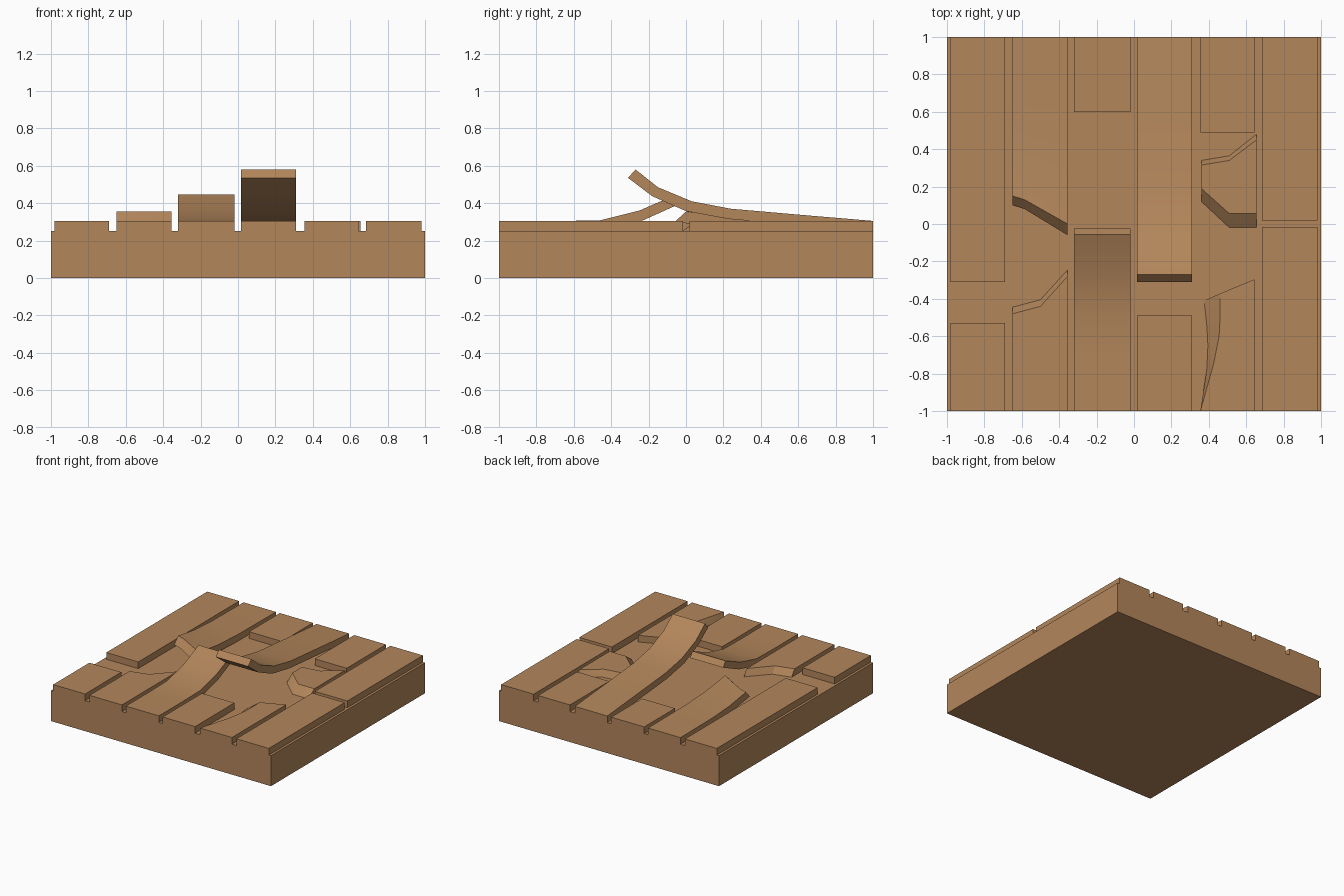
import bpy, bmesh, math

if "Cube" in bpy.data.objects:
    bpy.data.objects.remove(bpy.data.objects["Cube"])

wood = bpy.data.materials.new("tan wood")
wood.diffuse_color = (0.45, 0.24, 0.105, 1)
wood.use_nodes = True
wood.node_tree.nodes["Principled BSDF"].inputs["Base Color"].default_value = wood.diffuse_color
ZB, ZT = 0.25, 0.305          # underside and top of the boards


def slab(name, top, bottom):
    """Closed solid from matching grids (rows x columns) of top and bottom points."""
    bm = bmesh.new()
    T = [[bm.verts.new(p) for p in row] for row in top]
    B = [[bm.verts.new(p) for p in row] for row in bottom]
    nr, nc = len(T), len(T[0])
    for i in range(nr - 1):
        for j in range(nc - 1):
            for g in (T, B):
                bm.faces.new((g[i][j], g[i][j + 1], g[i + 1][j + 1], g[i + 1][j]))
        for j in (0, nc - 1):
            bm.faces.new((T[i][j], T[i + 1][j], B[i + 1][j], B[i][j]))
    for j in range(nc - 1):
        for i in (0, nr - 1):
            bm.faces.new((T[i][j], T[i][j + 1], B[i][j + 1], B[i][j]))
    bmesh.ops.remove_doubles(bm, verts=bm.verts, dist=1e-5)
    bmesh.ops.recalc_face_normals(bm, faces=bm.faces)
    me = bpy.data.meshes.new(name)
    bm.to_mesh(me)
    bm.free()
    me.materials.append(wood)
    ob = bpy.data.objects.new(name, me)
    bpy.context.collection.objects.link(ob)
    bpy.context.view_layer.objects.active = ob
    ob.select_set(True)
    bpy.ops.object.shade_smooth_by_angle(angle=math.radians(30))
    ob.select_set(False)


def box(name, x0, x1, y0, y1, z0=ZB, z1=ZT):
    grid = lambda z: [[(x, y, z) for x in (x0, x1)] for y in (y0, y1)]
    slab(name, grid(z1), grid(z0))


def bent_board(name, x0, x1, top, bottom):
    """Board with a side profile given as (y, z) points."""
    grid = lambda prof: [[(x, y, z) for x in (x0, x1)] for y, z in prof]
    slab(name, grid(top), grid(bottom))


def broken_board(name, xs, y_start, top_end, bottom_end, lifts):
    """Board with a jagged end; lifts are (fraction along, raise) pairs."""
    grid = lambda ends, z: [[(x, y_start + t * (e - y_start), z + h)
                             for x, e in zip(xs, ends)] for t, h in lifts]
    slab(name, grid(top_end, ZT), grid(bottom_end, ZB))


# Base block
box("base", -1, 1, -1, 1, 0, ZB)

# Plain straight boards
for name, x0, x1, y0, y1 in (
        ("board_1_back", -0.98, -0.69, -0.31, 1),
        ("board_1_front", -0.98, -0.69, -1, -0.53),
        ("board_3_back", -0.32, -0.02, 0.6, 1),
        ("board_4_front", 0.015, 0.31, -1, -0.49),
        ("board_5_back", 0.355, 0.645, 0.49, 1),
        ("board_6_back", 0.685, 0.98, 0.02, 1),
        ("board_6_front", 0.685, 0.98, -1, -0.015)):
    box(name, x0, x1, y0, y1)

# Snapped second board
broken_board("board_2_back", (-0.65, -0.585, -0.355), 1,
             (0.15, 0.13, 0.0), (0.10, 0.08, -0.06),
             ((0, 0), (0.5, 0.004), (0.75, 0.017), (1, 0.05)))
broken_board("board_2_front", (-0.65, -0.5, -0.355), -1,
             (-0.48, -0.44, -0.28), (-0.445, -0.405, -0.245),
             ((0, 0), (1, 0)))

# Boards curling upward
bent_board("board_3_curled", -0.32, -0.02,
           ((-1, ZT), (-0.7, 0.304), (-0.46, 0.308), (-0.25, 0.36), (-0.055, 0.445)),
           ((-1, ZB), (-0.7, 0.25), (-0.44, 0.255), (-0.23, 0.308), (-0.025, 0.4)))
bent_board("board_4_curled", 0.015, 0.31,
           ((1, ZT), (0.62, 0.337), (0.24, 0.37), (0.03, 0.41), (-0.15, 0.485), (-0.27, 0.58)),
           ((1, ZB), (0.62, 0.282), (0.23, 0.315), (0.0, 0.357), (-0.18, 0.437), (-0.31, 0.535)))

# Loose chunk in the fifth row
xs = (0.36, 0.51, 0.655)
row = lambda ys, z: [(x, y, z) for x, y in zip(xs, ys)]
slab("board_5_chunk",
     [row((0.19, 0.055, 0.055), ZT), row((0.315, 0.34, 0.45), ZT)],
     [row((0.12, -0.02, -0.02), ZB), row((0.34, 0.365, 0.48), ZB)])

# Split fifth board with a splintered sloping edge
top_left = ((0.355, -1), (0.425, -0.75), (0.455, -0.6), (0.46, -0.5), (0.46, -0.372))
low_left = ((0.355, -1), (0.39, -0.77), (0.395, -0.65), (0.39, -0.55), (0.375, -0.41))
right_y = (-1, -0.78, -0.6, -0.45, -0.295)
edge = lambda left, z: [[(x, y, z), (0.645, r, z)] for (x, y), r in zip(left, right_y)]
slab("board_5_front", edge(top_left, ZT), edge(low_left, ZB))
